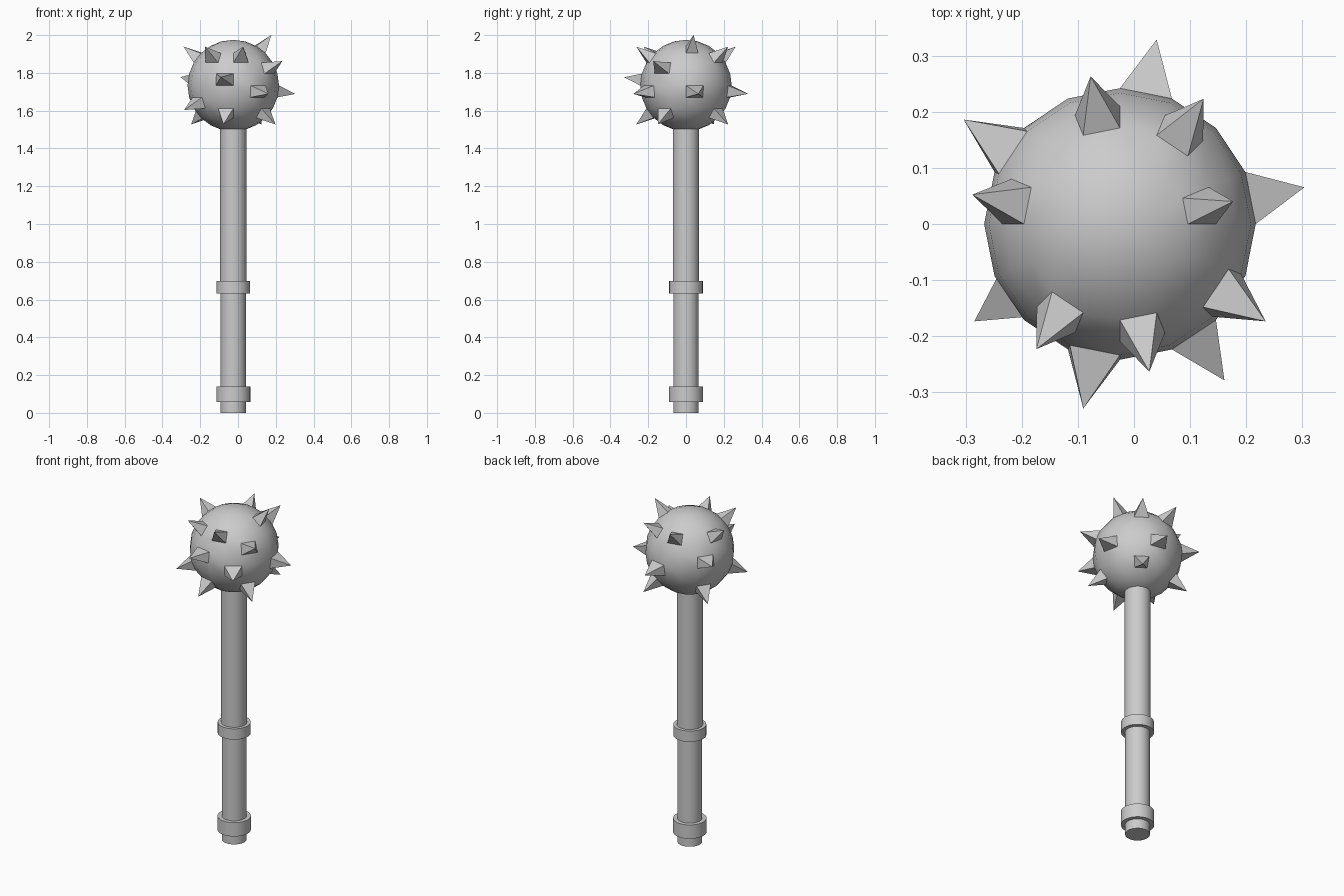
import bpy, bmesh
from math import radians, cos, sin
from mathutils import Vector

if "Cube" in bpy.data.objects:
    bpy.data.objects.remove(bpy.data.objects["Cube"])

CX = -0.025          # shaft axis offset
BALL_Z, BALL_R, TIP_R = 1.733, 0.242, 0.338


def finish(bm, name, loc):
    bmesh.ops.recalc_face_normals(bm, faces=bm.faces[:])
    me = bpy.data.meshes.new(name)
    bm.to_mesh(me)
    bm.free()
    ob = bpy.data.objects.new(name, me)
    bpy.context.collection.objects.link(ob)
    ob.location = loc
    bpy.ops.object.select_all(action='DESELECT')
    bpy.context.view_layer.objects.active = ob
    ob.select_set(True)
    bpy.ops.object.shade_smooth_by_angle(angle=radians(32))
    return ob


def cylinder(name, r, z0, z1):
    bm = bmesh.new()
    bmesh.ops.create_cone(bm, cap_ends=True, segments=32, radius1=r, radius2=r, depth=z1 - z0)
    return finish(bm, name, (CX, 0, (z0 + z1) / 2))


# shaft, grip and collars
cylinder("upper_shaft", 0.07, 0.66, 1.53)
cylinder("grip", 0.067, 0.0, 0.67)
cylinder("middle_collar", 0.089, 0.633, 0.697)
cylinder("pommel_collar", 0.09, 0.058, 0.14)

# spiked ball: (column around the ball, latitude of the face) for each spike
spikes = [(0, 52.5), (0, -7.5), (2, 37.5), (2, -37.5), (3, -7.5), (4, 37.5),
          (6, 7.5), (6, -37.5), (7, 37.5), (9, -22.5), (10, 37.5), (11, 7.5),
          (11, -37.5), (12, 37.5), (13, -7.5), (14, 22.5), (14, -37.5)]
bm = bmesh.new()
bmesh.ops.create_uvsphere(bm, u_segments=16, v_segments=12, radius=BALL_R)
for col, lat in spikes:
    az, la = radians(22.5 * col + 11.25), radians(lat)
    d = Vector((cos(la) * cos(az), cos(la) * sin(az), sin(la)))
    face = max(bm.faces, key=lambda f: f.calc_center_median().normalized().dot(d))
    tip = bmesh.ops.poke(bm, faces=[face])['verts'][0]
    tip.co = d * TIP_R
finish(bm, "spiked_ball", (CX, 0, BALL_Z))
